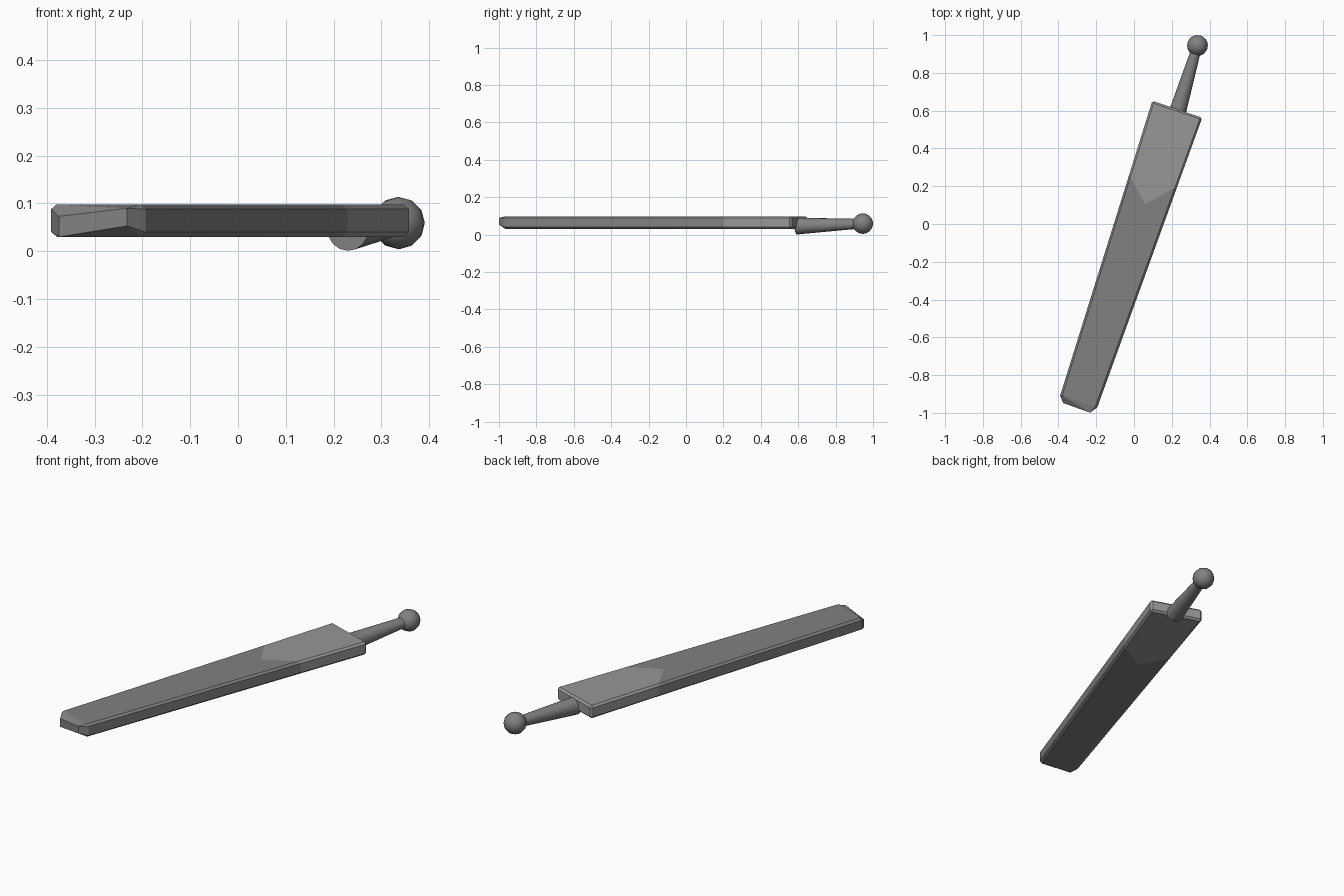
import bpy, bmesh
from mathutils import Vector

if "Cube" in bpy.data.objects:
    bpy.data.objects.remove(bpy.data.objects["Cube"])

U = Vector((0.318, 0.948, 0))      # along the blade, toward the handle
V = Vector((0.948, -0.318, 0))     # across the blade
Z_LOW, Z_HIGH, C = 0.03, 0.098, 0.01


def at(p, z):
    return Vector((p[0], p[1], z))


def material(name, g):
    mat = bpy.data.materials.new(name)
    mat.diffuse_color = (g, g, g, 1)
    mat.use_nodes = True
    mat.node_tree.nodes["Principled BSDF"].inputs["Base Color"].default_value = mat.diffuse_color
    return mat


dark, light = material("dark_grey", 0.22), material("light_grey", 0.31)

# Blade: convex chamfered slab with a skewed tip
points = []
for corner, side in (((0.097, 0.652), 1), ((0.361, 0.563), -1)):
    p = Vector((*corner, 0))
    for z, zi in ((Z_LOW, Z_LOW + C), (Z_HIGH, Z_HIGH - C)):
        points += [at(p - U * C, zi), at(p + V * side * C, zi),
                   at(p - U * C + V * side * C, z)]
for p in ((-0.391, -0.908), (-0.194, -0.970)):
    points += [at(p, Z_LOW + C), at(p, Z_HIGH - C)]
points += [Vector(p) for p in (
    (-0.380, -0.908, Z_HIGH), (-0.205, -0.968, Z_HIGH),
    (-0.378, -0.930, Z_LOW), (-0.205, -0.965, Z_LOW),
    (-0.375, -0.948, 0.030), (-0.375, -0.948, 0.073),
    (-0.232, -0.999, 0.053), (-0.232, -0.999, 0.090))]

bm = bmesh.new()
for p in points:
    bm.verts.new(p)
bmesh.ops.convex_hull(bm, input=bm.verts[:])
bmesh.ops.delete(bm, geom=[v for v in bm.verts if not v.link_faces], context='VERTS')
bmesh.ops.dissolve_limit(bm, angle_limit=0.01, verts=bm.verts[:], edges=bm.edges[:])

# V-shaped split between the dark blade and the lighter shoulder
point = Vector((0.058, 0.106, 0))
normals = (Vector((0.149, 0.08, 0)).normalized(), Vector((-0.079, 0.148, 0)).normalized())
for n in normals:
    bmesh.ops.bisect_plane(bm, geom=bm.verts[:] + bm.edges[:] + bm.faces[:],
                           plane_co=point, plane_no=n)
bmesh.ops.recalc_face_normals(bm, faces=bm.faces[:])


def in_shoulder(face):
    mid = face.calc_center_median() - point
    return all(mid.dot(n) > 0 for n in normals)


for name, mat, keep in (("blade", dark, False), ("blade_shoulder", light, True)):
    part = bm.copy()
    bmesh.ops.delete(part, geom=[f for f in part.faces if in_shoulder(f) != keep],
                     context='FACES')
    mesh = bpy.data.meshes.new(name)
    part.to_mesh(mesh)
    part.free()
    mesh.materials.append(mat)
    bpy.context.collection.objects.link(bpy.data.objects.new(name, mesh))
bm.free()


def finish(name, angle):
    obj = bpy.context.object
    obj.name = name
    obj.data.materials.append(dark)
    bpy.ops.object.shade_smooth_by_angle(angle=angle)


# Handle: tapered round bar
base, knob_centre = Vector((0.23, 0.592, 0.046)), Vector((0.336, 0.945, 0.059))
axis = knob_centre - base
rot = axis.to_track_quat('Z', 'Y').to_euler()
bpy.ops.mesh.primitive_cone_add(vertices=16, radius1=0.045, radius2=0.025,
                                depth=axis.length, location=(base + knob_centre) / 2,
                                rotation=rot)
finish("handle", 0.7)

# Round knob at the end of the handle
bpy.ops.mesh.primitive_uv_sphere_add(segments=12, ring_count=10, radius=0.055,
                                     location=knob_centre, rotation=rot)
finish("knob", 0.8)
